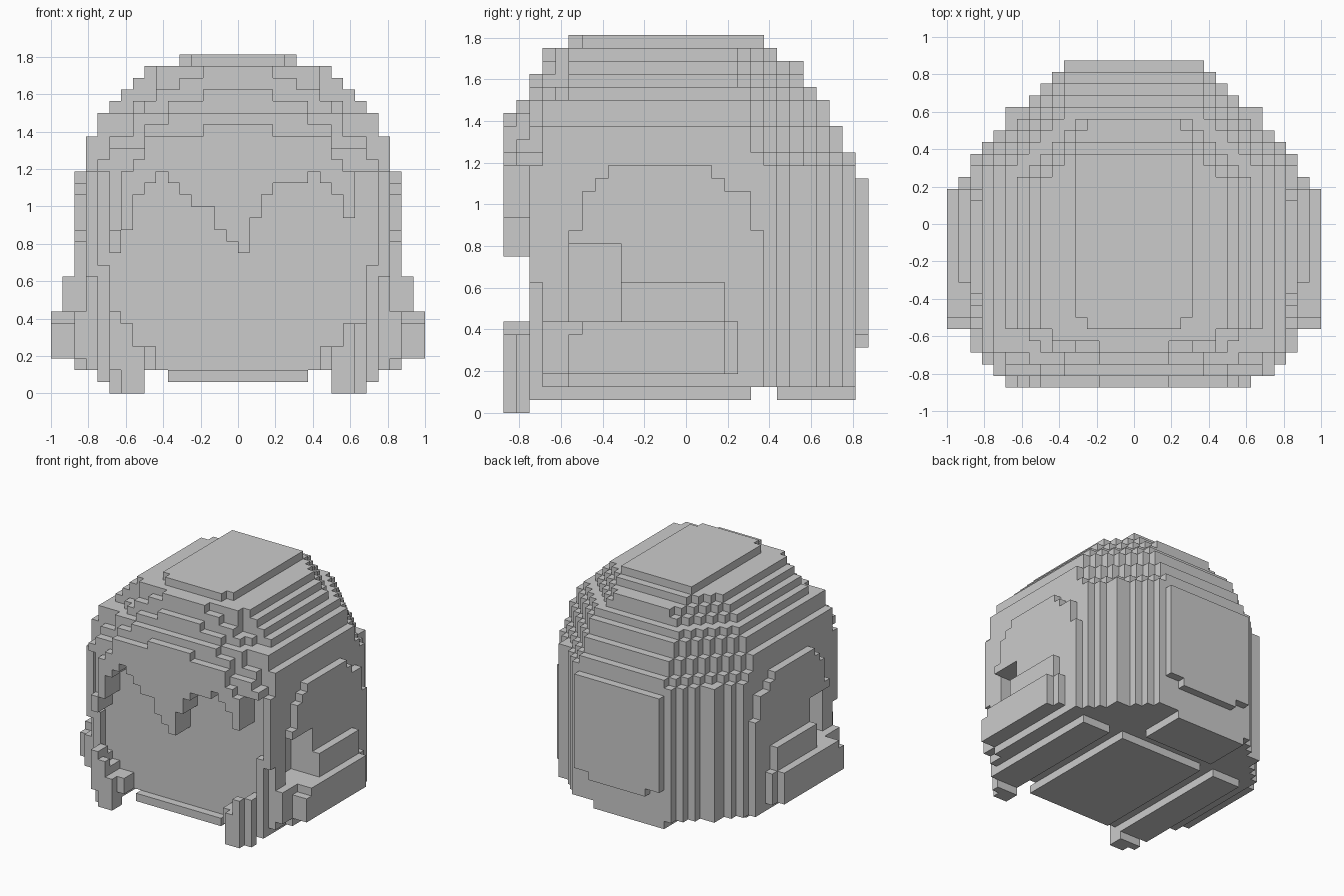
import bpy, bmesh, math

if "Cube" in bpy.data.objects:
    bpy.data.objects.remove(bpy.data.objects["Cube"])

U = 0.0625  # edge of one block

mat = bpy.data.materials.new("plain grey")
mat.diffuse_color = (0.6, 0.6, 0.6, 1)
mat.use_nodes = True
mat.node_tree.nodes["Principled BSDF"].inputs["Base Color"].default_value = mat.diffuse_color


def box(x0, x1, y0, y1, z0, z1):
    return {(x, y, z) for x in range(x0, x1) for y in range(y0, y1) for z in range(z0, z1)}


def both(x0, x1, *rest):
    """Box and its mirror image across x = 0."""
    return box(x0, x1, *rest) | box(-x1, -x0, *rest)


# Head: stacked layers (top z, half width, back y, back corner,
# half widths of the front rows y = -10, -11 and -12)
LAYERS = [(19, 13, 13, 20, 13, 13, 13), (20, 13, 13, 19, 13, 13, 12), (22, 13, 12, 18, 13, 13, 11),
          (24, 12, 11, 17, 12, 12, 9), (25, 11, 10, 16, 9, 8, 6), (26, 10, 9, 14, 7, 7, 3),
          (27, 9, 9, 13, 7, 5, 0), (28, 8, 7, 12, 7, 3, 0), (29, 5, 6, 11, 0, 0, 0)]
head = set()
z0 = 2
for top, w, back, bc, f10, f11, f12 in LAYERS:
    for x, y, z in box(-w, w, -12, back, z0, top):
        ax = x + 1 if x >= 0 else -x      # outer side of the block
        side = {-10: f10, -11: f11, -12: f12}.get(y, w)
        if top == 29 and y == -9:
            side = 4
        if ax <= side and ax + y + 1 <= bc + (ax == 11 and y == 9 and top == 19):
            head.add((x, y, z))
    z0 = top
# face set back inside the rounded hair frame, and notched lower corners
for half, za, zb in [(12, 11, 19), (11, 6, 11), (10, 5, 6), (9, 4, 5), (7, 2, 4)]:
    head -= box(-half, half, -12, -11, za, zb)
head -= both(12, 13, -12, -11, 2, 10)

# Back panel
back_panel = box(-6, 6, 13, 14, 5, 18) - both(4, 6, 13, 14, 5, 6)

# Fringe: lower edge of each column from left to right, upper edge by distance
LOWER = [12, 14, 17, 18, 19, 18, 17, 16, 16, 14, 13, 12, 15, 17, 18, 18, 18, 19, 18, 17, 15]
fringe = set()
for i, low in enumerate(LOWER):
    x = i - 11
    ax = x + 1 if x >= 0 else -x
    top = 23 if ax <= 3 else 22 if ax <= 8 else 20 if ax <= 9 else 19
    if ax == 11:
        top = 14
    fringe |= box(x, x + 1, -14, -13, low, top)
    inner = 24 if ax <= 6 else 23 if ax <= 8 else 21
    fringe |= box(x, x + 1, -13, -11, low, inner)
fringe |= both(10, 11, -13, -12, 19, 21) | both(11, 12, -13, -12, 19, 20)

# Side panels with a stepped outline and a pocket near the front
side_panels = set()
for y in range(-9, 6):
    top = 14 if y in (-9, 5) else 17 if y in (-8, 3, 4) else 18 if y in (-7, 2) else 19
    side_panels |= both(13, 14, y, y + 1, 2, top)
pocket = both(11, 14, -9, -5, 7, 13)
side_panels -= pocket
head -= pocket

# Ear pads
ear_pads = both(14, 16, -9, 3, 3, 7) - both(14, 16, -9, -8, 6, 7)
ear_pads |= both(14, 15, 3, 4, 3, 7) | both(13, 14, -11, -9, 3, 7)
ear_pads |= both(14, 15, -5, 3, 7, 10)

# Front strands hanging beside the chin
strands = both(8, 11, -13, -12, 0, 4) | both(9, 11, -13, -12, 4, 5)
strands |= both(10, 11, -13, -12, 5, 6) | both(7, 8, -13, -12, 2, 4)
strands |= both(8, 10, -14, -13, 0, 4) | both(9, 10, -14, -13, 4, 6)
strands |= box(-11, -10, -14, -12, 2, 7)

# Underside plates and rails
base = box(-6, 6, -12, 5, 1, 2) | box(-6, 4, 7, 13, 1, 2) | both(8, 12, -12, 5, 1, 2)

parts = {"head": head, "back_panel": back_panel, "fringe": fringe,
         "side_panels": side_panels, "ear_pads": ear_pads,
         "front_strands": strands, "base_plates": base}
solid = set().union(*parts.values())

DIRS = [(1, 0, 0), (-1, 0, 0), (0, 1, 0), (0, -1, 0), (0, 0, 1), (0, 0, -1)]


def build(name, cells):
    """Skin the blocks with outer faces only, then merge flat areas."""
    bm = bmesh.new()
    verts = {}
    for c in sorted(cells):
        for d in DIRS:
            if tuple(c[k] + d[k] for k in range(3)) in solid:
                continue
            axis = [k for k in range(3) if d[k]][0]
            a, b = (axis + 1) % 3, (axis + 2) % 3
            ring = [(0, 0), (1, 0), (1, 1), (0, 1)]
            if d[axis] < 0:
                ring.reverse()
            face = []
            for s, t in ring:
                p = list(c)
                p[axis] += d[axis] > 0
                p[a] += s
                p[b] += t
                key = tuple(p)
                if key not in verts:
                    verts[key] = bm.verts.new([v * U for v in key])
                face.append(verts[key])
            bm.faces.new(face)
    bmesh.ops.dissolve_limit(bm, angle_limit=math.radians(1), verts=bm.verts[:], edges=bm.edges[:])
    me = bpy.data.meshes.new(name)
    bm.to_mesh(me)
    bm.free()
    me.materials.append(mat)
    bpy.context.collection.objects.link(bpy.data.objects.new(name, me))


taken = set()
for name, cells in parts.items():
    build(name, cells - taken)
    taken |= cells
